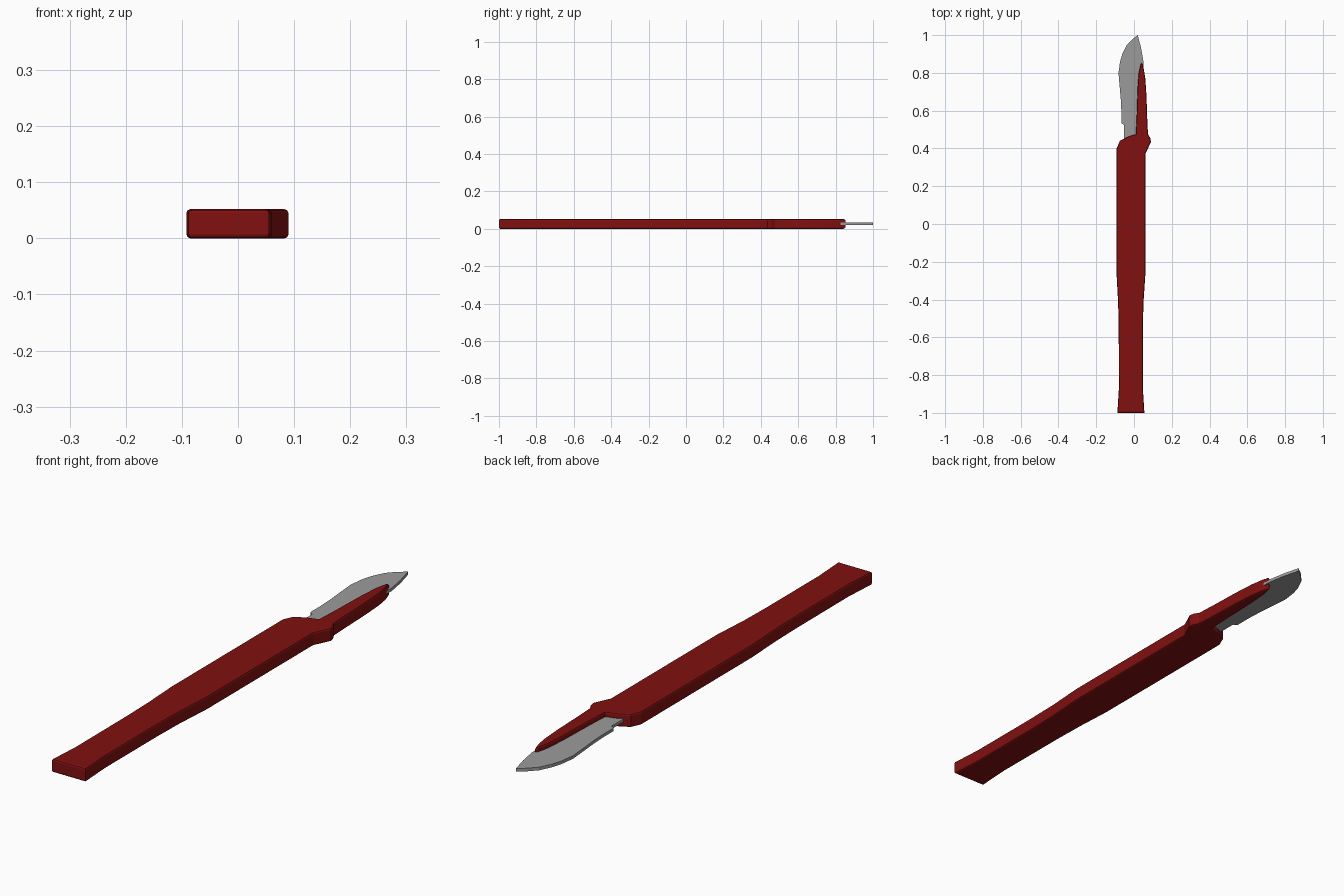
import bpy, bmesh

if "Cube" in bpy.data.objects:
    bpy.data.objects.remove(bpy.data.objects["Cube"])


def material(name, rgb):
    m = bpy.data.materials.new(name)
    m.diffuse_color = (*rgb, 1)
    m.use_nodes = True
    m.node_tree.nodes["Principled BSDF"].inputs["Base Color"].default_value = m.diffuse_color
    return m


def plate(name, outline, z0, z1, chamfer, mat):
    """Extrude an xy outline from z0 to z1 with softened rims."""
    bm = bmesh.new()
    base = bm.faces.new([bm.verts.new((x, y, z0 + chamfer)) for x, y in outline])
    ext = bmesh.ops.extrude_face_region(bm, geom=[base], use_keep_orig=True)
    top_verts = [g for g in ext["geom"] if isinstance(g, bmesh.types.BMVert)]
    top = [g for g in ext["geom"] if isinstance(g, bmesh.types.BMFace)][0]
    for v in top_verts:
        v.co.z = z1 - chamfer
    bmesh.ops.recalc_face_normals(bm, faces=bm.faces[:])
    if chamfer:
        # two-step rounded rim on both caps
        for cap in (base, top):
            for inset, rise in ((0.3, 0.7), (0.7, 0.3)):
                bmesh.ops.inset_region(bm, faces=[cap], thickness=inset * chamfer,
                                       use_even_offset=True)
                for v in cap.verts:
                    v.co.z += rise * chamfer * (1 if cap is top else -1)
    bmesh.ops.recalc_face_normals(bm, faces=bm.faces[:])
    me = bpy.data.meshes.new(name)
    bm.to_mesh(me)
    bm.free()
    me.materials.append(mat)
    ob = bpy.data.objects.new(name, me)
    bpy.context.collection.objects.link(ob)
    return ob


red = material("dark red", (0.22, 0.005, 0.005))
steel = material("steel grey", (0.33, 0.33, 0.33))

# Handle with the narrow blade-holding prong
handle = [
    (-0.088, -1.0), (0.055, -1.0), (0.047, -0.87), (0.047, -0.55), (0.05, -0.42),
    (0.06, -0.27), (0.06, 0.37), (0.09, 0.435), (0.086, 0.455), (0.074, 0.475),
    (0.07, 0.56), (0.066, 0.68), (0.06, 0.77), (0.052, 0.82), (0.042, 0.852),
    (0.035, 0.845), (0.025, 0.80), (0.019, 0.72), (0.014, 0.56), (0.01, 0.475),
    (-0.03, 0.463), (-0.075, 0.44), (-0.092, 0.40), (-0.092, -0.27),
    (-0.084, -0.42), (-0.081, -0.55), (-0.08, -0.87),
]
plate("handle", handle, 0.0, 0.052, 0.007, red)

# Thin blade, its shank running into the handle
blade = [
    (-0.052, 0.42), (0.04, 0.42), (0.04, 0.70), (0.05, 0.83), (0.05, 0.86),
    (0.038, 0.93), (0.02, 1.0), (-0.01, 0.977), (-0.04, 0.945), (-0.062, 0.90),
    (-0.074, 0.86), (-0.082, 0.80), (-0.077, 0.74), (-0.07, 0.66), (-0.067, 0.60),
    (-0.067, 0.533), (-0.052, 0.525),
]
plate("blade", blade, 0.021, 0.033, 0.0, steel)
